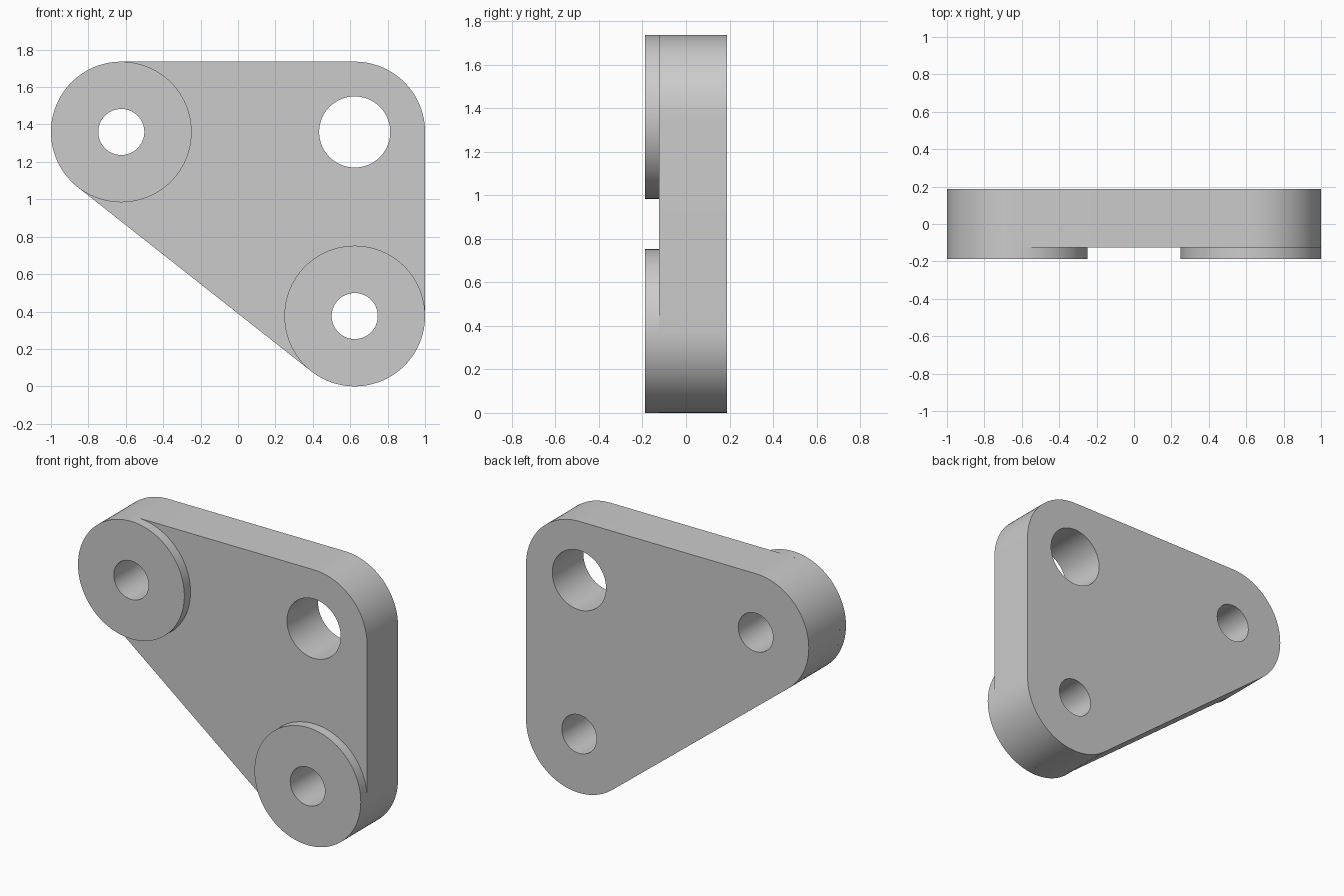
import bpy, bmesh
from math import sin, cos, pi, atan2

cube = bpy.data.objects.get("Cube")
if cube:
    bpy.data.objects.remove(cube, do_unlink=True)

R = 0.376                    # corner and boss radius
BOLT, LARGE = 0.123, 0.19    # hole radii
BACK, FACE, FRONT = 0.188, -0.125, -0.188
UPPER_LEFT, UPPER_RIGHT, LOWER = (-0.624, 1.36), (0.624, 1.36), (0.624, R)

grey = bpy.data.materials.new("plain grey")
grey.use_nodes = True
colour = (0.6, 0.6, 0.6, 1)
grey.diffuse_color = colour
grey.node_tree.nodes["Principled BSDF"].inputs["Base Color"].default_value = colour


def arc(centre, radius, start, end, steps):
    angles = [start + (end - start) * i / steps for i in range(steps + 1)]
    return [(centre[0] + radius * cos(a), centre[1] + radius * sin(a)) for a in angles]


def circle(centre, radius):
    return arc(centre, radius, 0, 2 * pi, 96)[:-1]


def extruded(name, loops, y_back, y_front, keep_back=True):
    """Fill an outline with holes and extrude it along y."""
    bm = bmesh.new()
    for loop in loops:
        verts = [bm.verts.new((x, y_back, z)) for x, z in loop]
        for a, b in zip(verts, verts[1:] + verts[:1]):
            bm.edges.new((a, b))
    bmesh.ops.triangle_fill(bm, edges=bm.edges[:], use_beauty=True, normal=(0, 1, 0))
    back = bm.faces[:]
    new = bmesh.ops.extrude_face_region(bm, geom=back, use_keep_orig=True)["geom"]
    moved = [v for v in new if isinstance(v, bmesh.types.BMVert)]
    bmesh.ops.translate(bm, verts=moved, vec=(0, y_front - y_back, 0))
    bmesh.ops.recalc_face_normals(bm, faces=bm.faces[:])
    if not keep_back:
        hidden = [f for f in bm.faces if all(abs(v.co.y - y_back) < 1e-5 for v in f.verts)]
        bmesh.ops.delete(bm, geom=hidden, context='FACES_ONLY')
    mesh = bpy.data.meshes.new(name)
    bm.to_mesh(mesh)
    bm.free()
    mesh.materials.append(grey)
    obj = bpy.data.objects.new(name, mesh)
    bpy.context.collection.objects.link(obj)
    bpy.ops.object.select_all(action='DESELECT')
    obj.select_set(True)
    bpy.context.view_layer.objects.active = obj
    bpy.ops.object.shade_smooth_by_angle(angle=pi / 6)
    return obj


# Rounded triangular plate with three holes
slant = 2 * pi + atan2(LOWER[0] * -2, LOWER[1] - UPPER_LEFT[1])
outline = (arc(UPPER_RIGHT, R, 0, pi / 2, 24)
           + arc(UPPER_LEFT, R, pi / 2, slant, 38)
           + arc(LOWER, R, slant, 2 * pi, 34))
extruded("plate", [outline, circle(UPPER_LEFT, BOLT), circle(LOWER, BOLT),
                   circle(UPPER_RIGHT, LARGE)], BACK, FACE)

# Raised bosses around the two bolt holes
for name, centre in (("upper_boss", UPPER_LEFT), ("lower_boss", LOWER)):
    extruded(name, [circle(centre, R), circle(centre, BOLT)], FACE, FRONT, keep_back=False)
